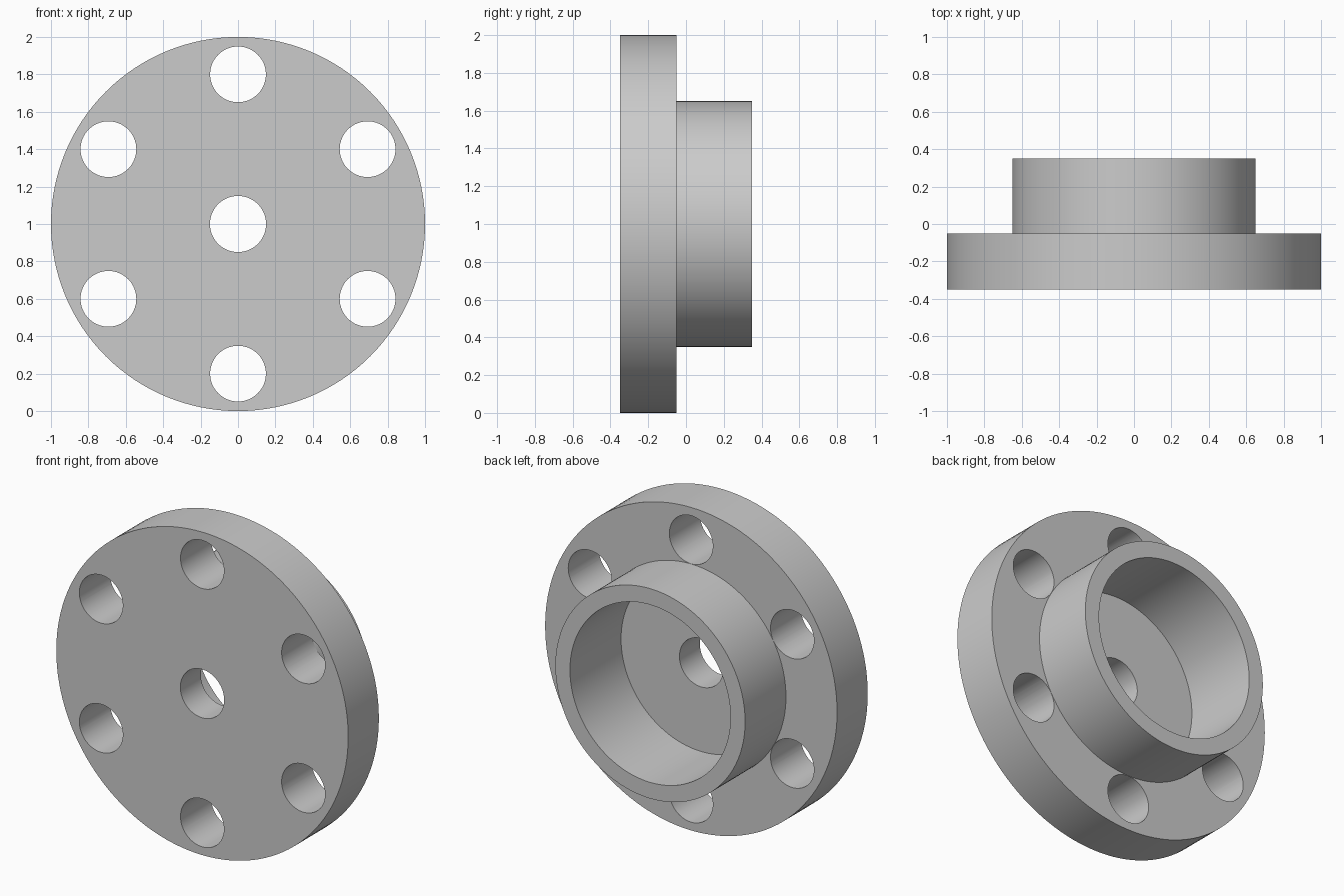
import bpy, bmesh, math
from mathutils import Matrix, Vector

cube = bpy.data.objects.get("Cube")
if cube:
    bpy.data.objects.remove(cube, do_unlink=True)

# Colour
grey = bpy.data.materials.new("plain grey")
grey.use_nodes = True
COLOUR = (0.6, 0.6, 0.6, 1)
grey.diffuse_color = COLOUR
grey.node_tree.nodes["Principled BSDF"].inputs["Base Color"].default_value = COLOUR


def make_object(name, bm):
    bmesh.ops.recalc_face_normals(bm, faces=bm.faces)
    mesh = bpy.data.meshes.new(name)
    bm.to_mesh(mesh)
    bm.free()
    mesh.materials.append(grey)
    obj = bpy.data.objects.new(name, mesh)
    bpy.context.collection.objects.link(obj)
    return obj


def lathe(name, profile, steps):
    """Turn a closed (radius, y) profile about the front-to-back axis."""
    bm = bmesh.new()
    rings = []
    for i in range(steps):
        a = math.tau * i / steps
        rings.append([bm.verts.new((r * math.cos(a), y, 1 + r * math.sin(a)))
                      for r, y in profile])
    n = len(profile)
    for i in range(steps):
        here, there = rings[i], rings[(i + 1) % steps]
        for j in range(n):
            k = (j + 1) % n
            bm.faces.new((here[j], here[k], there[k], there[j]))
    return make_object(name, bm)


# Flange with hollow hub and central bore
FRONT, STEP, BACK, FLOOR = -0.35, -0.05, 0.35, -0.15
BORE = 0.15
flange = lathe("flange_with_hub", [
    (BORE, FRONT), (1, FRONT), (1, STEP), (0.65, STEP),
    (0.65, BACK), (0.55, BACK), (0.55, FLOOR), (BORE, FLOOR)], 128)

# Six bolt holes, just clear of the hub wall
bm = bmesh.new()
for i in range(6):
    a = math.radians(90 + 60 * i)
    centre = Vector((0.8 * math.cos(a), -0.2, 1 + 0.8 * math.sin(a)))
    bmesh.ops.create_cone(
        bm, cap_ends=True, segments=64, radius1=0.149, radius2=0.149, depth=0.5,
        matrix=Matrix.Translation(centre) @ Matrix.Rotation(math.pi / 2, 4, "X"))
cutter = make_object("bolt_hole_cutter", bm)
cutter.hide_render = True

bpy.ops.object.select_all(action="DESELECT")
flange.select_set(True)
bpy.context.view_layer.objects.active = flange
holes = flange.modifiers.new("bolt_holes", "BOOLEAN")
holes.operation = "DIFFERENCE"
holes.solver = "EXACT"
holes.object = cutter
bpy.ops.object.modifier_apply(modifier=holes.name)
bpy.data.objects.remove(cutter, do_unlink=True)

bpy.ops.object.shade_smooth_by_angle(angle=math.radians(30))
